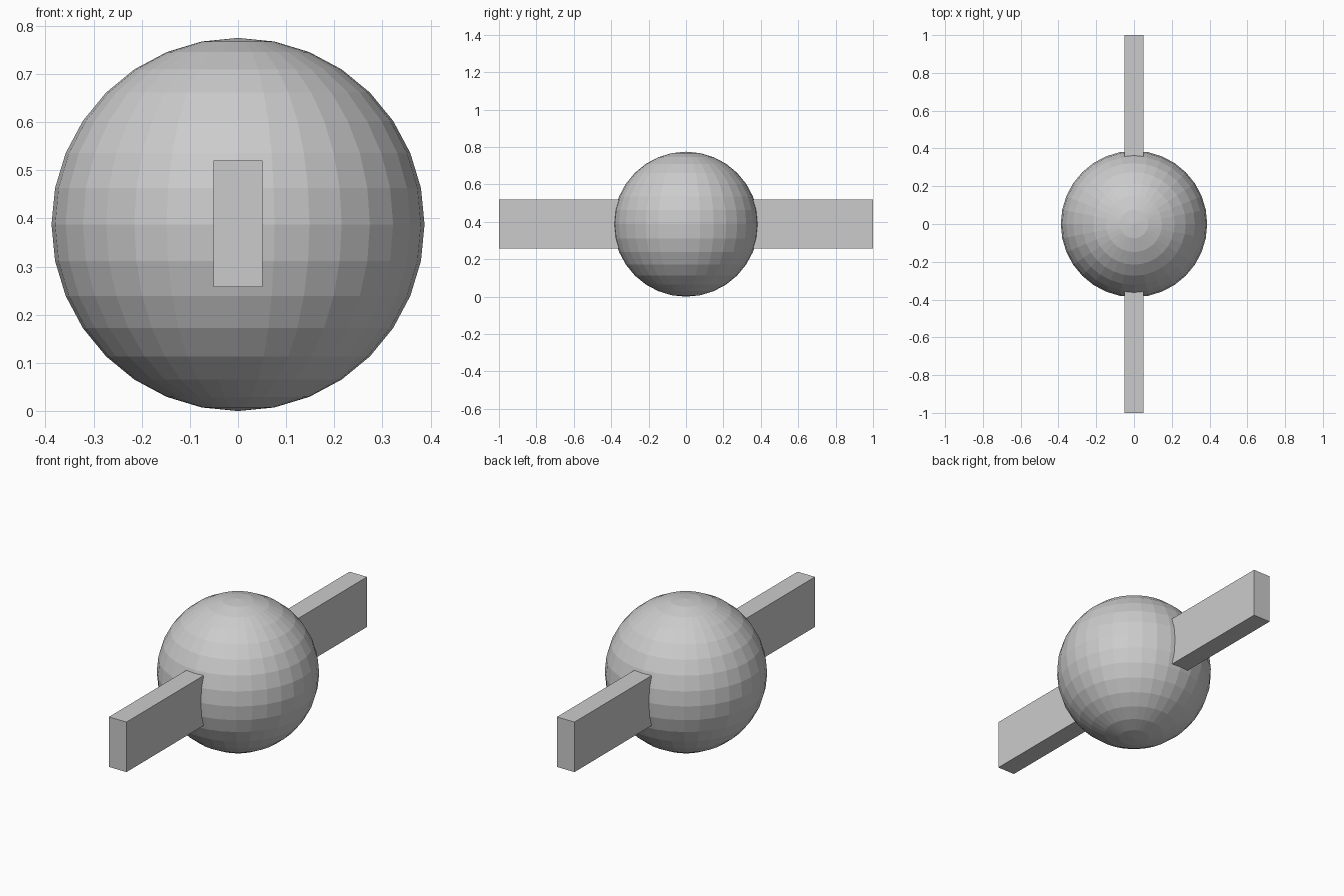
import bpy

if "Cube" in bpy.data.objects:
    bpy.data.objects.remove(bpy.data.objects["Cube"])

R = 0.3875  # ball radius, resting on the ground

# Faceted central ball
bpy.ops.mesh.primitive_uv_sphere_add(segments=32, ring_count=16, radius=R, location=(0, 0, R))
ball = bpy.context.object
ball.name = "ball"
bpy.ops.object.shade_flat()

# Flat bar running front to back through the ball
bpy.ops.mesh.primitive_cube_add(size=1, location=(0, 0, 0.389))
bar = bpy.context.object
bar.name = "cross_bar"
bar.scale = (0.102, 2.0, 0.263)
bpy.ops.object.transform_apply(location=False, rotation=False, scale=True)
